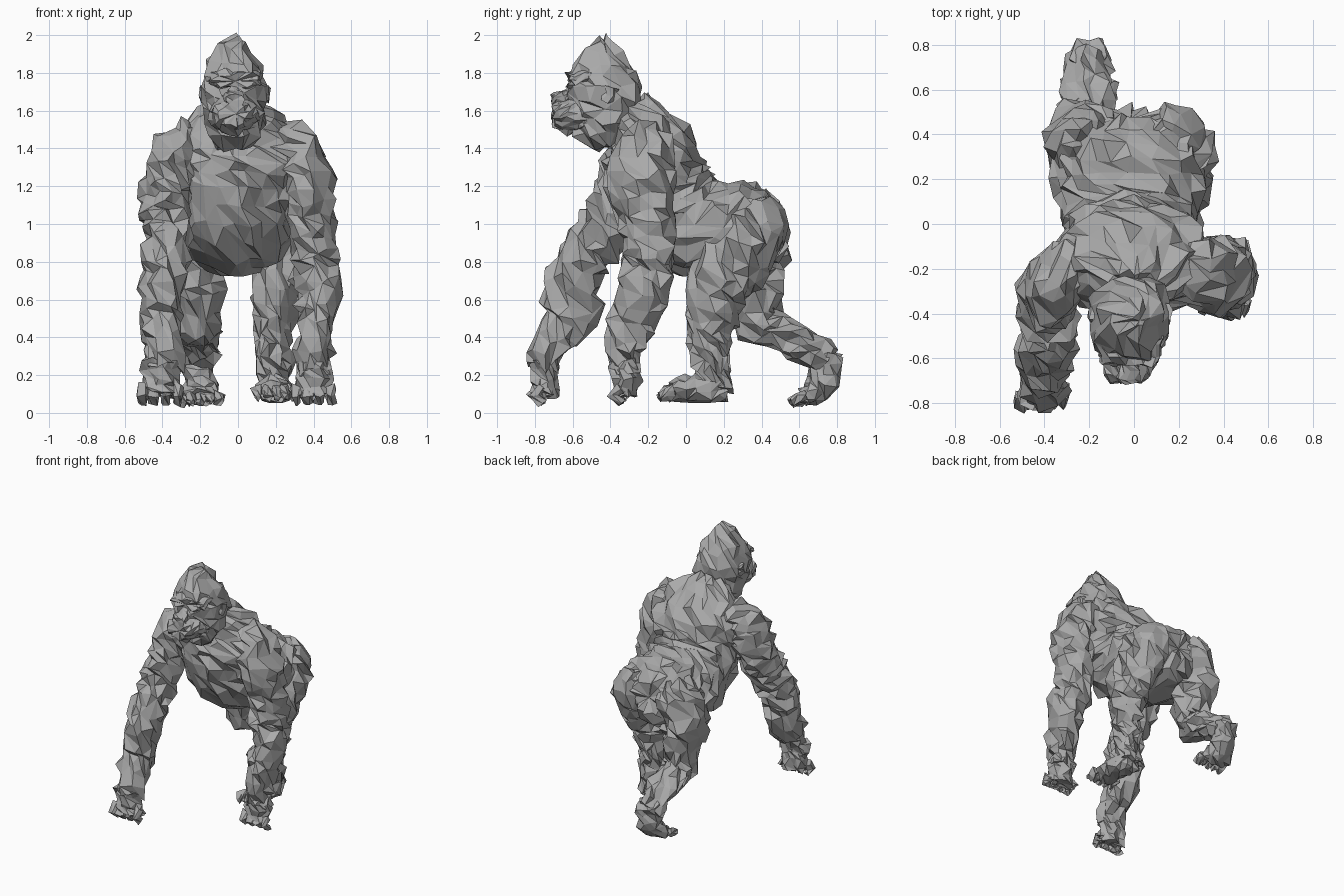
import bpy, bmesh, math, random
from mathutils import Vector
from mathutils.bvhtree import BVHTree

if "Cube" in bpy.data.objects:
    bpy.data.objects.remove(bpy.data.objects["Cube"])

random.seed(11)
fur = bpy.data.materials.new("grey fur")
fur.diffuse_color = (0.40, 0.40, 0.40, 1)
fur.use_nodes = True
fur.node_tree.nodes["Principled BSDF"].inputs["Base Color"].default_value = fur.diffuse_color
parts = []


def spline(a, b, c, d, t):
    """Smooth in-between value of b and c."""
    return 0.5 * (2 * b + (c - a) * t + (2 * a - 5 * b + 4 * c - d) * t * t
                  + (3 * b - a - 3 * c + d) * t ** 3)


def limb(name, rings, cell=0.06, rough=0.02, keep=0.8):
    """Loft ellipses (x, y, z, half width, half depth) into a rough, faceted part."""
    pts = [rings[0]] + list(rings) + [rings[-1]]
    dense = []
    for i in range(1, len(pts) - 2):
        length = (Vector(pts[i + 1][:3]) - Vector(pts[i][:3])).length
        steps = max(1, round(length / cell))
        for s in range(steps):
            dense.append([spline(*(pts[i + k][j] for k in (-1, 0, 1, 2)), s / steps)
                          for j in range(5)])
    dense.append(list(rings[-1]))
    widest = max(max(r[3], r[4]) for r in rings)
    sides = max(6, round(2 * math.pi * widest / cell * 0.85))
    bm = bmesh.new()
    loops = []
    for i, r in enumerate(dense):
        c = Vector(r[:3])
        tangent = (Vector(dense[min(i + 1, len(dense) - 1)][:3])
                   - Vector(dense[max(i - 1, 0)][:3])).normalized()
        u = (Vector((1, 0, 0)) - tangent * tangent.x).normalized()
        v = tangent.cross(u)
        turn = (i % 2) * 0.5
        loops.append([bm.verts.new(c + u * r[3] * math.cos(a) + v * r[4] * math.sin(a))
                      for a in (2 * math.pi * (k + turn) / sides for k in range(sides))])
    for a, b in zip(loops, loops[1:]):
        for k in range(sides):
            n = (k + 1) % sides
            bm.faces.new((a[k], a[n], b[n], b[k]))
    for loop in (loops[0], loops[-1]):
        mid = bm.verts.new(sum((w.co for w in loop), Vector()) / sides)
        for k in range(sides):
            bm.faces.new((loop[k], loop[(k + 1) % sides], mid))
    # tufts: shift every vertex at random, a few of them outwards
    bmesh.ops.recalc_face_normals(bm, faces=bm.faces)
    bm.normal_update()
    for w in bm.verts:
        w.co += Vector([random.uniform(-rough, rough) for _ in range(3)])
        w.co += w.normal * random.choice((0, 0, 0, rough * 1.4))
        w.co.z = max(w.co.z, 0.005)
    bmesh.ops.triangulate(bm, faces=bm.faces, quad_method='ALTERNATE')
    me = bpy.data.meshes.new(name)
    bm.to_mesh(me)
    bm.free()
    me.materials.append(fur)
    ob = bpy.data.objects.new(name, me)
    bpy.context.collection.objects.link(ob)
    if keep < 1:
        # uneven facets
        ob.modifiers.new("uneven facets", 'DECIMATE').ratio = keep
        bpy.context.view_layer.update()
        ob.data = bpy.data.meshes.new_from_object(
            ob.evaluated_get(bpy.context.evaluated_depsgraph_get()))
        ob.modifiers.clear()
    parts.append(ob)


def inside(tree, point):
    """True when the point is enclosed by the closed surface."""
    for d in (Vector((.31, .22, .92)), Vector((-.83, .41, -.37)), Vector((.13, -.95, .28))):
        hits, start = 0, point.copy()
        while hits < 20:
            hit = tree.ray_cast(start, d)[0]
            if hit is None:
                break
            hits += 1
            start = hit + d * 1e-4
        if hits % 2 == 0:
            return False
    return True


# trunk, from rump over belly and chest to the nape
limb("torso", [(-.01, .49, 1.0, .14, .11), (-.01, .43, .99, .24, .18), (-.02, .30, .98, .32, .24),
               (-.02, .14, .98, .32, .25), (-.02, -.02, 1.03, .29, .28),
               (-.02, -.14, 1.19, .30, .26), (-.01, -.18, 1.37, .34, .24),
               (-.01, -.22, 1.50, .27, .17), (-.01, -.30, 1.62, .12, .11)], cell=.07)

# head and face
limb("head", [(-.02, -.42, 1.41, .09, .07), (-.02, -.44, 1.48, .14, .14), (-.02, -.43, 1.60, .17, .19),
              (-.02, -.43, 1.72, .175, .19), (-.02, -.44, 1.84, .14, .15),
              (-.01, -.43, 1.92, .09, .08), (.02, -.43, 1.97, .03, .03)], rough=.016)
limb("muzzle", [(-.02, -.50, 1.58, .14, .11), (-.02, -.62, 1.58, .12, .09),
                (-.02, -.70, 1.58, .07, .06)], cell=.04, rough=.012, keep=1)
limb("nose", [(-.02, -.60, 1.69, .04, .04), (-.02, -.71, 1.66, .05, .03)], .03, .008, 1)
limb("brow", [(-.02, -.50, 1.77, .15, .06), (-.02, -.62, 1.76, .13, .035)], .04, .012, 1)
for side, s in (("right", -1), ("left", 1)):
    limb(side + "_ear", [(-.02 + .16 * s, -.41, 1.65, .02, .03),
                         (-.02 + .165 * s, -.39, 1.72, .025, .035)], .03, .008, 1)

# arms: the right one reaches forward
limb("right_arm", [(-.22, -.19, 1.46, .09, .10), (-.33, -.24, 1.37, .12, .16),
                   (-.38, -.30, 1.20, .12, .16), (-.38, -.40, 1.00, .11, .14),
                   (-.39, -.54, .83, .105, .13), (-.40, -.60, .66, .105, .14),
                   (-.42, -.62, .52, .105, .14), (-.40, -.71, .37, .09, .09),
                   (-.40, -.75, .24, .09, .08)])
limb("left_arm", [(.21, -.19, 1.46, .09, .10), (.32, -.23, 1.37, .12, .16),
                  (.38, -.24, 1.20, .12, .16), (.39, -.20, 1.00, .12, .14),
                  (.40, -.19, .80, .12, .13), (.43, -.24, .62, .11, .13),
                  (.41, -.29, .46, .09, .11), (.40, -.33, .33, .08, .08),
                  (.40, -.31, .22, .07, .06)])

# hands resting on the knuckles
for side, x, y in (("right", -.41, -.75), ("left", .40, -.33)):
    limb(side + "_hand", [(x, y, .28, .09, .07), (x, y + .01, .18, .09, .07),
                          (x, y, .10, .10, .06)], .045, .014, 1)
    for f in range(4):
        fx = x - .09 + .06 * f
        limb(f"{side}_finger_{f + 1}", [(fx, y - .01, .13, .028, .028), (fx, y - .05, .09, .026, .026),
                                        (fx, y - .01, .055, .022, .022)], .04, .009, 1)
    inner = -math.copysign(1, x)
    limb(side + "_thumb", [(x + inner * .07, y, .15, .025, .025),
                           (x + inner * .11, y + .03, .09, .02, .02)], .04, .009, 1)

# legs: the right one is pushed back
limb("right_leg", [(-.18, .36, 1.12, .09, .10), (-.21, .36, 1.02, .15, .17), (-.25, .36, .82, .14, .17),
                   (-.22, .36, .62, .12, .13), (-.21, .38, .48, .11, .11), (-.21, .52, .41, .10, .09),
                   (-.21, .65, .34, .09, .08), (-.20, .75, .28, .08, .08)])
limb("left_leg", [(.16, .36, 1.12, .09, .10), (.17, .36, 1.02, .14, .17), (.21, .26, .82, .13, .19),
                  (.20, .16, .62, .11, .15), (.18, .13, .43, .09, .11), (.19, .14, .27, .08, .08),
                  (.19, .16, .12, .07, .07)])

# feet: heel raised on the right, flat on the left
limb("right_foot", [(-.20, .76, .31, .07, .06), (-.20, .73, .21, .08, .08),
                    (-.20, .70, .12, .09, .07), (-.20, .63, .08, .10, .04)], .05, .014, 1)
limb("left_foot", [(.19, .21, .11, .05, .05), (.20, .12, .12, .08, .06), (.20, .00, .12, .09, .06),
                   (.20, -.08, .12, .09, .05)], .05, .014, 1)
for side, x, y, z in (("right", -.20, .64, .09), ("left", .20, -.06, .12)):
    for t in range(5):
        tx = x - .10 + .05 * t
        limb(f"{side}_toe_{t + 1}", [(tx, y, z, .026, .03), (tx, y - .04, z - .015, .024, .026),
                                     (tx, y - .08, z - .035, .02, .018)], .04, .009, 1)

# remove faces buried inside neighbouring parts
trees = []
for ob in parts:
    corners = [v.co.copy() for v in ob.data.vertices]
    low = Vector([min(c[i] for c in corners) for i in range(3)])
    high = Vector([max(c[i] for c in corners) for i in range(3)])
    trees.append((BVHTree.FromPolygons(corners, [p.vertices[:] for p in ob.data.polygons]), low, high))
for n, ob in enumerate(parts):
    bm = bmesh.new()
    bm.from_mesh(ob.data)
    within = set()
    for m, (tree, low, high) in enumerate(trees):
        if m != n:
            within |= {v for v in bm.verts if all(low[i] < v.co[i] < high[i] for i in range(3))
                       and inside(tree, v.co)}
    buried = [f for f in bm.faces if all(v in within for v in f.verts)]
    bmesh.ops.delete(bm, geom=buried, context='FACES')
    bm.to_mesh(ob.data)
    bm.free()
